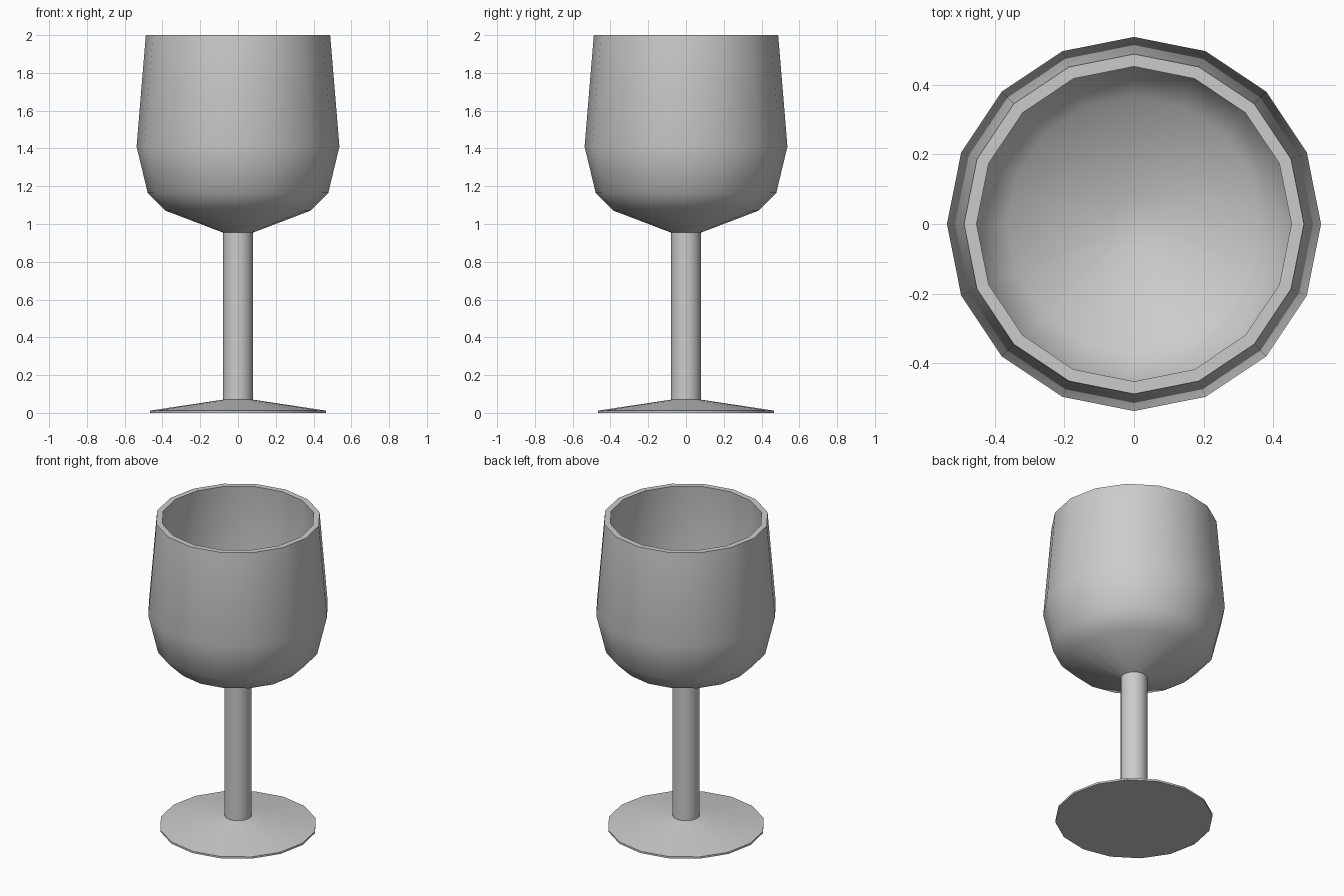
import bpy, bmesh, math

if "Cube" in bpy.data.objects:
    bpy.data.objects.remove(bpy.data.objects["Cube"])

SIDES = 16


def lathe(name, profile):
    """Revolve (radius, height) points around z; radius 0 closes to a point."""
    bm = bmesh.new()
    rings = []
    for r, z in profile:
        if r == 0:
            rings.append([bm.verts.new((0, 0, z))] * SIDES)
        else:
            rings.append([bm.verts.new((r * math.cos(2 * math.pi * i / SIDES),
                                        r * math.sin(2 * math.pi * i / SIDES), z))
                          for i in range(SIDES)])
    for low, high in zip(rings, rings[1:]):
        for i in range(SIDES):
            j = (i + 1) % SIDES
            corners = [low[i], low[j], high[j], high[i]]
            bm.faces.new(list(dict.fromkeys(corners)))
    mesh = bpy.data.meshes.new(name)
    bm.to_mesh(mesh)
    bm.free()
    obj = bpy.data.objects.new(name, mesh)
    bpy.context.collection.objects.link(obj)
    bpy.ops.object.select_all(action='DESELECT')
    obj.select_set(True)
    bpy.context.view_layer.objects.active = obj
    bpy.ops.object.shade_smooth_by_angle(angle=math.radians(40))
    return obj


# Shallow conical foot with a flat underside
lathe("foot", [(0, 0), (0.465, 0), (0.465, 0.012), (0.08, 0.07)])

# Straight stem
lathe("stem", [(0.08, 0.07), (0.08, 0.955)])

# Bowl: outside up to the flat rim, then down the inside
lathe("bowl", [(0.08, 0.955), (0.383, 1.07), (0.478, 1.165), (0.537, 1.41), (0.488, 2.0),
               (0.452, 2.0), (0.50, 1.413), (0.445, 1.183), (0.365, 1.103),
               (0.075, 0.993), (0, 0.99)])
